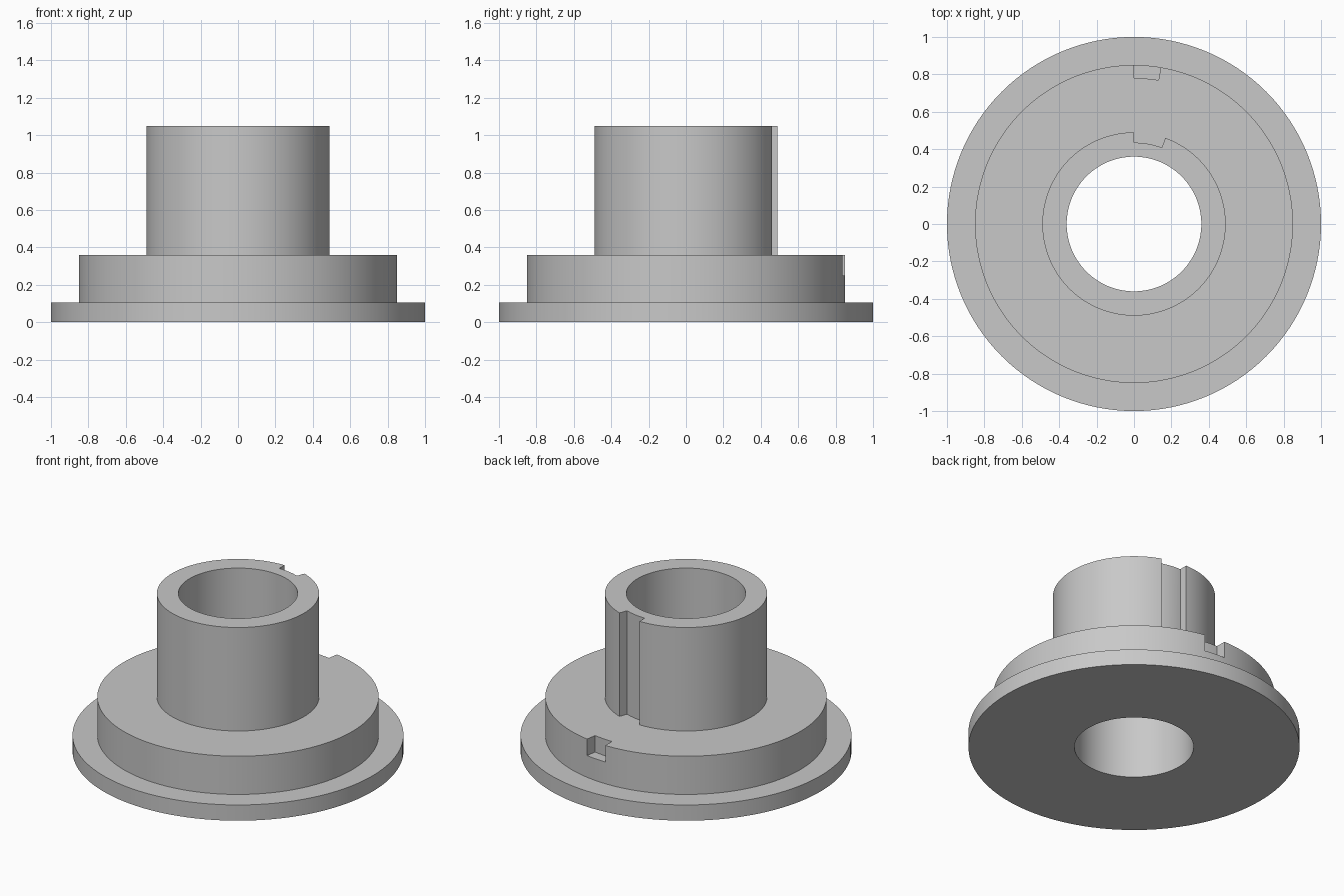
import bpy, bmesh
from math import sin, cos, pi, radians

if "Cube" in bpy.data.objects:
    bpy.data.objects.remove(bpy.data.objects["Cube"], do_unlink=True)

SEGMENTS = 128
BORE, TUBE, HUB, FLANGE = 0.36, 0.49, 0.85, 1.0
FLANGE_TOP, HUB_TOP, TUBE_TOP = 0.105, 0.36, 1.05

grey = bpy.data.materials.new("plain grey")
grey.use_nodes = True
colour = (0.58, 0.58, 0.58, 1)
grey.diffuse_color = colour
grey.node_tree.nodes["Principled BSDF"].inputs["Base Color"].default_value = colour


def make_object(name, bm):
    bmesh.ops.recalc_face_normals(bm, faces=bm.faces)
    mesh = bpy.data.meshes.new(name)
    bm.to_mesh(mesh)
    bm.free()
    mesh.materials.append(grey)
    obj = bpy.data.objects.new(name, mesh)
    bpy.context.collection.objects.link(obj)
    return obj


def revolve(name, profile):
    """Turn a closed (radius, height) profile around the z axis."""
    bm = bmesh.new()
    rings = []
    for i in range(SEGMENTS):
        a = 2 * pi * i / SEGMENTS
        rings.append([bm.verts.new((r * sin(a), r * cos(a), z)) for r, z in profile])
    n = len(profile)
    for i in range(SEGMENTS):
        here, after = rings[i], rings[(i + 1) % SEGMENTS]
        for j in range(n):
            k = (j + 1) % n
            bm.faces.new((here[j], here[k], after[k], after[j]))
    return make_object(name, bm)


def notch(name, inner, outer, degrees, bottom, top):
    """Ring sector cutter that starts at the back and turns towards +x."""
    bm = bmesh.new()
    steps = 8
    angles = [radians(degrees) * i / steps for i in range(steps + 1)]
    outline = [(inner * sin(a), inner * cos(a)) for a in angles]
    outline += [(outer * sin(a), outer * cos(a)) for a in reversed(angles)]
    face = bm.faces.new([bm.verts.new((x, y, bottom)) for x, y in outline])
    up = bmesh.ops.extrude_face_region(bm, geom=[face])["geom"]
    verts = [v for v in up if isinstance(v, bmesh.types.BMVert)]
    bmesh.ops.translate(bm, verts=verts, vec=(0, 0, top - bottom))
    cutter = make_object(name, bm)
    cutter.hide_render = True
    return cutter


# Flange, hub and tube turned as one body with a through bore
body = revolve("flanged_bushing", [
    (BORE, 0), (FLANGE, 0), (FLANGE, FLANGE_TOP), (HUB, FLANGE_TOP),
    (HUB, HUB_TOP), (TUBE, HUB_TOP), (TUBE, TUBE_TOP), (BORE, TUBE_TOP)])

# Long keyway along the tube and short notch in the hub rim
cutters = [
    notch("keyway_cutter", 0.435, 0.6, 20, HUB_TOP, 1.2),
    notch("rim_notch_cutter", 0.78, 0.95, 9.7, 0.25, 0.5)]

bpy.ops.object.select_all(action="DESELECT")
body.select_set(True)
bpy.context.view_layer.objects.active = body
for cutter in cutters:
    mod = body.modifiers.new(cutter.name, "BOOLEAN")
    mod.operation = "DIFFERENCE"
    mod.solver = "EXACT"
    mod.object = cutter
    bpy.ops.object.modifier_apply(modifier=mod.name)
    bpy.data.objects.remove(cutter, do_unlink=True)

bpy.ops.object.shade_smooth_by_angle(angle=radians(30))
